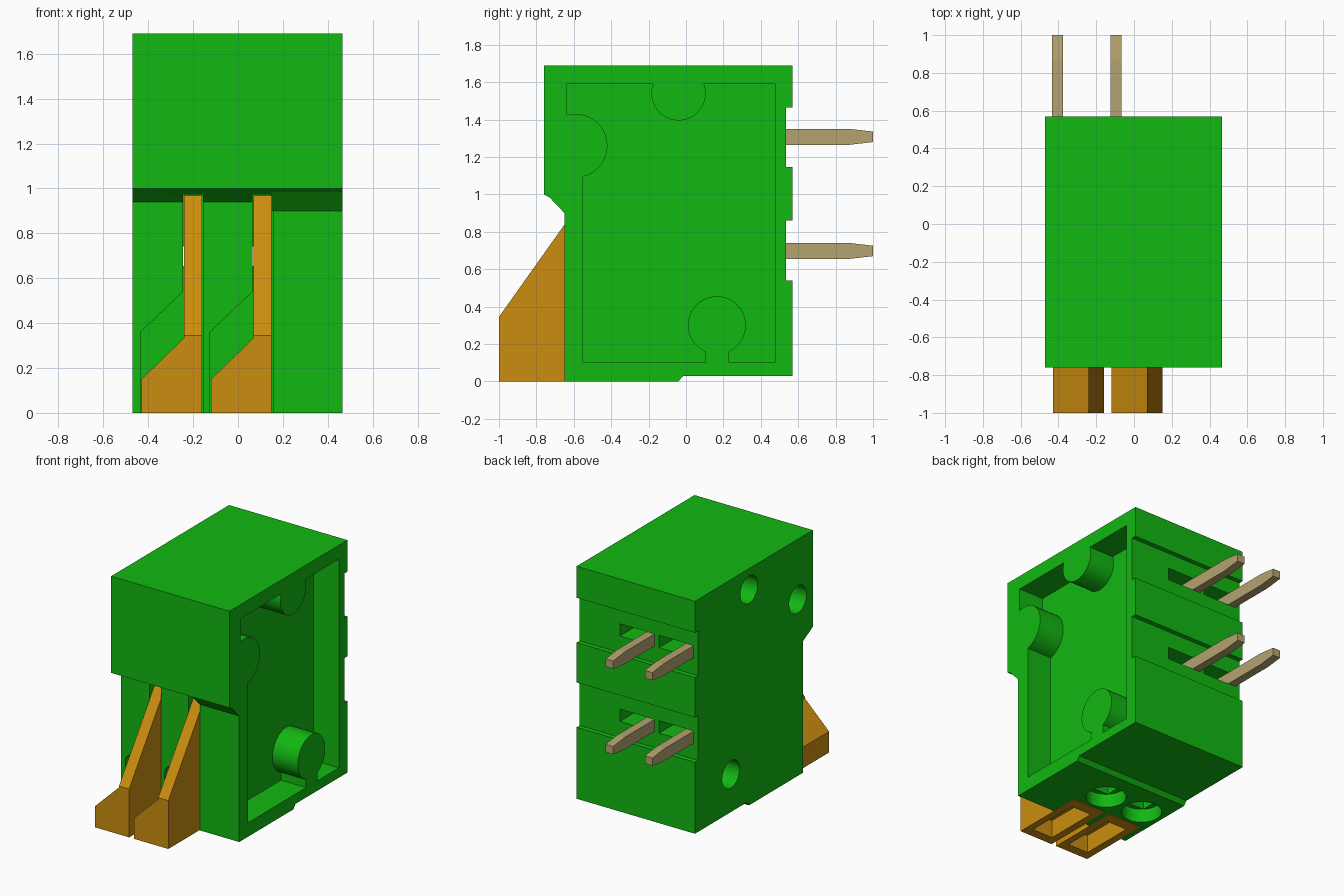
import bpy, bmesh, math
from mathutils import Vector

old = bpy.data.objects.get("Cube")
if old:
    bpy.data.objects.remove(old, do_unlink=True)


def material(name, rgb):
    m = bpy.data.materials.new(name)
    m.use_nodes = True
    m.diffuse_color = (*rgb, 1)
    m.node_tree.nodes["Principled BSDF"].inputs["Base Color"].default_value = (*rgb, 1)
    return m


GREEN = material("green plastic", (0.006, 0.48, 0.006))
ORANGE = material("orange plastic", (0.60, 0.27, 0.005))
METAL = material("tinned metal", (0.46, 0.37, 0.16))


def prism(name, points, axis, lo, hi, mat=None):
    """Extrude a profile along x (points are y,z), y (x,z) or z (x,y)."""
    def place(a, b, d):
        return {"x": (d, a, b), "y": (a, d, b), "z": (a, b, d)}[axis]
    bm = bmesh.new()
    face = bm.faces.new([bm.verts.new(place(a, b, lo)) for a, b in points])
    ext = bmesh.ops.extrude_face_region(bm, geom=[face])
    step = Vector(place(0, 0, hi - lo))
    bmesh.ops.translate(bm, vec=step, verts=[v for v in ext["geom"] if isinstance(v, bmesh.types.BMVert)])
    bmesh.ops.recalc_face_normals(bm, faces=bm.faces)
    me = bpy.data.meshes.new(name)
    bm.to_mesh(me)
    bm.free()
    ob = bpy.data.objects.new(name, me)
    bpy.context.collection.objects.link(ob)
    if mat:
        me.materials.append(mat)
    return ob


def rect(a0, a1, b0, b1):
    return [(a0, b0), (a1, b0), (a1, b1), (a0, b1)]


def circle(a, b, r, n=40):
    return [(a + r * math.cos(2 * math.pi * i / n), b + r * math.sin(2 * math.pi * i / n)) for i in range(n)]


def combine(ob, tool, operation="DIFFERENCE"):
    """Apply a boolean with a helper shape, then remove the helper."""
    tool.hide_render = True
    mod = ob.modifiers.new("cut", "BOOLEAN")
    mod.operation, mod.object, mod.solver = operation, tool, "EXACT"
    deps = bpy.context.evaluated_depsgraph_get()
    me = bpy.data.meshes.new_from_object(ob.evaluated_get(deps))
    mats = list(ob.data.materials)
    ob.modifiers.clear()
    ob.data = me
    me.materials.clear()
    for m in mats:
        me.materials.append(m)
    for p in me.polygons:
        p.material_index = 0
    bpy.data.objects.remove(tool, do_unlink=True)


# Housing: side profile with stepped back, chamfered overhang and raised foot
X0, X1 = -0.47, 0.465
housing = prism("housing", [
    (-0.65, 0), (-0.04, 0), (-0.015, 0.03), (0.57, 0.03), (0.57, 0.54), (0.535, 0.54),
    (0.535, 0.86), (0.57, 0.86), (0.57, 1.145), (0.535, 1.145), (0.535, 1.465),
    (0.57, 1.465), (0.57, 1.69), (-0.76, 1.69), (-0.76, 1.0), (-0.65, 0.94)],
    "x", X0, X1, GREEN)

# Steeper chamfer under the overhang beside the levers
prism("overhang_chamfer", [(-0.73, 0.984), (-0.65, 0.90), (-0.64, 0.90), (-0.64, 0.95)],
      "x", 0.15, X1, GREEN)

# Side pocket that leaves three round bosses standing, with matching sockets opposite
bosses = [(-0.59, 1.26, 0.17), (-0.04, 1.54, 0.145), (0.165, 0.30, 0.155)]
pocket = prism("pocket_cutter", [(-0.55, 0.1), (0.475, 0.1), (0.475, 1.59),
                                 (-0.635, 1.59), (-0.635, 1.2), (-0.55, 1.2)], "x", 0.265, 0.5)
for y, z, r in bosses:
    combine(pocket, prism("boss_shape", circle(y, z, r), "x", 0.2, 0.6))
combine(pocket, prism("boss_neck", rect(0.105, 0.23, 0.0, 0.25), "x", 0.2, 0.6))
combine(housing, pocket)
for y, z, r in bosses:
    combine(housing, prism("socket_cutter", circle(y, z, 0.098), "x", -0.6, -0.25))

PITCH = 0.31
PIN_HEIGHTS = (0.6975, 1.3075)
for i, side in enumerate(("right", "left")):
    dx = i * PITCH

    # Lever slot in the front
    slot = [(-0.435, -0.1), (-0.155, -0.1), (-0.155, 0.972), (-0.245, 0.972), (-0.245, 0.54), (-0.435, 0.36)]
    combine(housing, prism("slot_cutter", [(x + dx, z) for x, z in slot], "y", -0.9, -0.44))

    # Wire entry: round mouth narrowing to a square shaft
    combine(housing, prism("mouth_cutter", circle(-0.305 + dx, -0.285, 0.135), "z", -0.1, 0.1))
    combine(housing, prism("shaft_cutter", rect(-0.40 + dx, -0.21 + dx, -0.38, -0.19), "z", 0.05, 0.55))

    # Openings around the pins; the lower one runs through to the slot
    for z, depth in zip(PIN_HEIGHTS, (-0.47, 0.15)):
        combine(housing, prism("opening_cutter", rect(-0.432 + dx, -0.163 + dx, z - 0.044, z + 0.044),
                               "y", depth, 0.7))

    # Lever: front outline limited by its sloping side outline, hollow underneath
    front = [(-0.43, 0), (-0.16, 0), (-0.16, 0.968), (-0.24, 0.968), (-0.24, 0.335), (-0.43, 0.15)]
    lever = prism(side + "_lever", [(x + dx, z) for x, z in front], "y", -1.0, -0.45, ORANGE)
    combine(lever, prism("lever_side", [(-1.1, -0.1), (-0.3, -0.1), (-0.3, 1.2), (-0.393, 1.2),
                                        (-1.0, 0.345), (-1.1, 0.345)], "x", -1, 1), "INTERSECT")
    combine(lever, prism("lever_hollow", rect(-0.375 + dx, -0.21 + dx, -0.93, -0.53), "z", -0.1, 0.13))

    # Contact pins with tapered tips
    for z, level in zip(PIN_HEIGHTS, ("lower", "upper")):
        prism(f"{side}_{level}_pin", [
            (0.17, z - 0.043), (0.87, z - 0.043), (1.0, z - 0.028), (1.0, z + 0.028),
            (0.87, z + 0.043), (0.17, z + 0.043)], "x", -0.435 + dx, -0.375 + dx, METAL)

# Smooth the round walls, keep the corners crisp
bpy.ops.object.select_all(action="DESELECT")
housing.select_set(True)
bpy.context.view_layer.objects.active = housing
bpy.ops.object.shade_smooth_by_angle(angle=math.radians(30))
